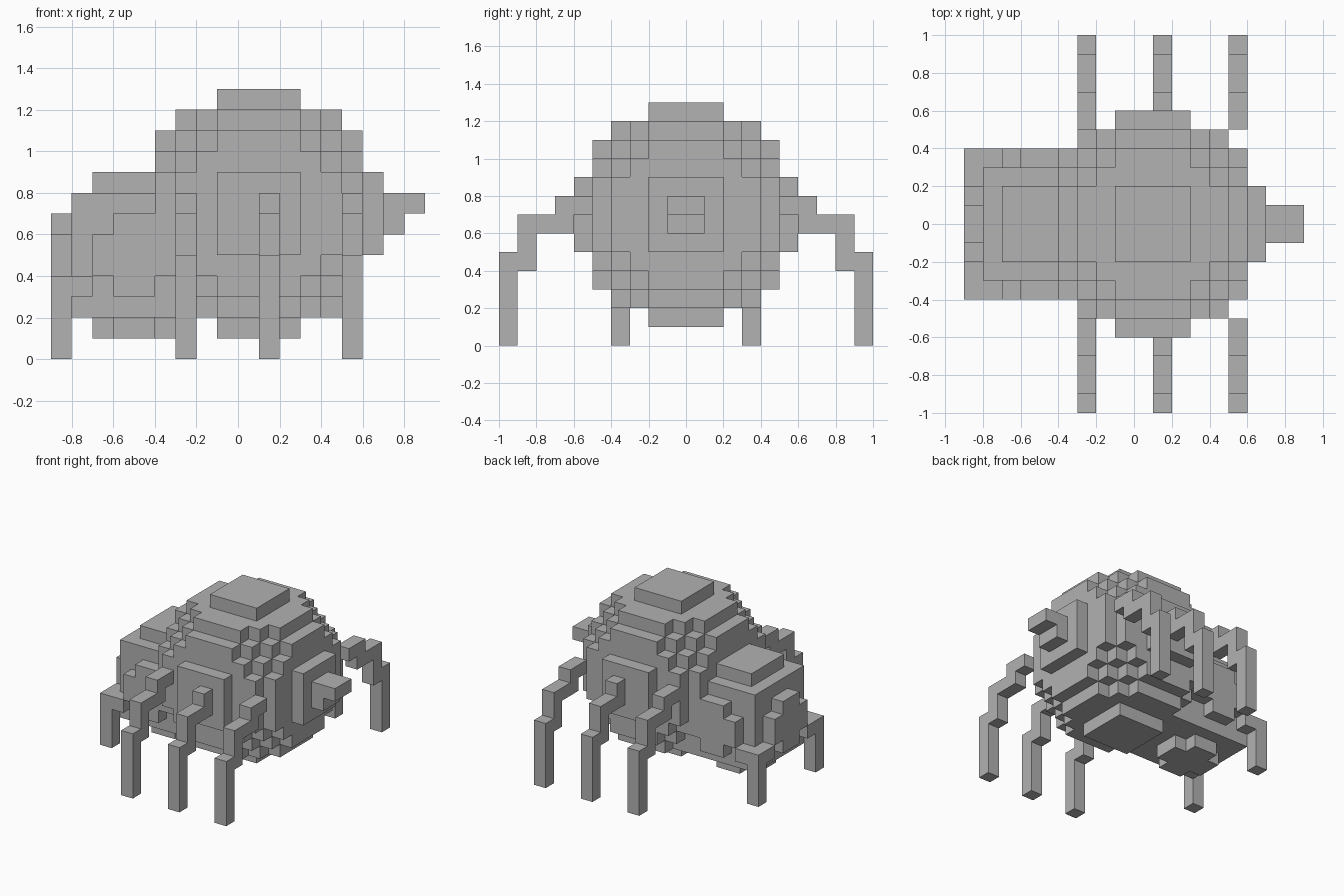
import bpy
import bmesh
from mathutils import Vector

cube = bpy.data.objects.get("Cube")
if cube:
    bpy.data.objects.remove(cube, do_unlink=True)

UNIT = 0.1  # edge of one block

grey = bpy.data.materials.new("plain_grey")
grey.use_nodes = True
colour = (0.445, 0.445, 0.445, 1)
grey.diffuse_color = colour
grey.node_tree.nodes["Principled BSDF"].inputs["Base Color"].default_value = colour


def box(x, y, z):
    """Cells of a block, each axis given as (start, end)."""
    return {(i, j, k) for i in range(*x) for j in range(*y) for k in range(*z)}


def mirror_y(cells):
    return {(i, -1 - j, k) for i, j, k in cells}


def ball(centre, radius):
    c = Vector(centre)
    span = [(int(v) - radius, int(v) + radius) for v in centre]
    half = Vector((0.5, 0.5, 0.5))
    return {p for p in box(*span) if (Vector(p) + half - c).length <= radius}


parts = {}

# Large round abdomen
parts["abdomen"] = ball((1, 0, 7), 6)

# Head: cube core, square crown, and the rounded plates of a ball
parts["head"] = (ball((-5, 0, 5), 4)
                 | box((-8, -2), (-3, 3), (2, 8))
                 | box((-7, -3), (-2, 2), (8, 9)))

# Stepped spinneret at the tail end
parts["tail"] = box((7, 8), (-1, 1), (6, 8)) | box((8, 9), (-1, 1), (7, 8))

# Three pairs of arched side legs
for label, x in (("front", -3), ("middle", 1), ("rear", 5)):
    across = (x, x + 1)
    leg = (box(across, (5, 7), (7, 8)) | box(across, (6, 9), (6, 7))
           | box(across, (8, 9), (4, 6)) | box(across, (9, 10), (0, 5)))
    parts[label + "_leg_back"] = leg
    parts[label + "_leg_front"] = mirror_y(leg)

# Short legs wrapped around the corners of the head
short_leg = (box((-9, -8), (3, 4), (0, 4)) | box((-8, -7), (3, 4), (3, 4))
             | box((-9, -8), (2, 3), (3, 4)))
parts["head_leg_back"] = short_leg
parts["head_leg_front"] = mirror_y(short_leg)

solid = set().union(*parts.values())


def build(name, cells):
    """Make a mesh of the exposed block sides, merged into flat faces."""
    bm = bmesh.new()
    for cell in cells:
        for axis in range(3):
            for side in (0, 1):
                near = list(cell)
                near[axis] += 2 * side - 1
                if tuple(near) in solid:
                    continue
                u, v = (axis + 1) % 3, (axis + 2) % 3
                ring = []
                for a, b in ((0, 0), (1, 0), (1, 1), (0, 1)):
                    corner = Vector(cell)
                    corner[axis] += side
                    corner[u] += a
                    corner[v] += b
                    ring.append(bm.verts.new(corner * UNIT))
                bm.faces.new(ring if side else ring[::-1])
    bmesh.ops.remove_doubles(bm, verts=bm.verts, dist=UNIT / 100)
    bmesh.ops.dissolve_limit(bm, angle_limit=0.01, verts=bm.verts, edges=bm.edges)
    mesh = bpy.data.meshes.new(name)
    bm.to_mesh(mesh)
    bm.free()
    mesh.materials.append(grey)
    bpy.context.collection.objects.link(bpy.data.objects.new(name, mesh))


used = set()
for name, cells in parts.items():
    build(name, cells - used)
    used |= cells
